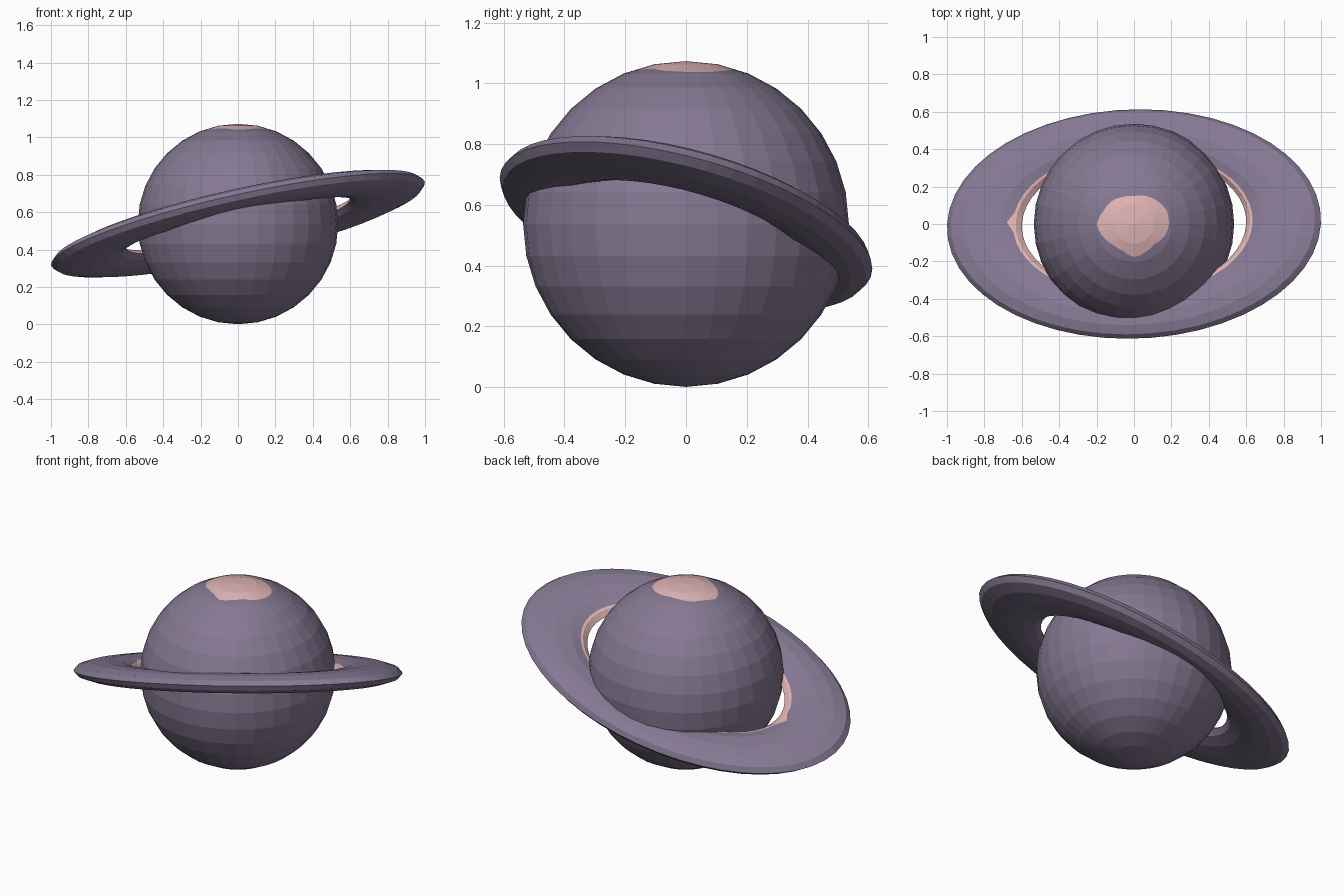
import bpy, bmesh, math
from mathutils import Vector

if "Cube" in bpy.data.objects:
    bpy.data.objects.remove(bpy.data.objects["Cube"])


def material(name, rgb):
    m = bpy.data.materials.new(name)
    m.diffuse_color = (*rgb, 1)
    m.use_nodes = True
    m.node_tree.nodes["Principled BSDF"].inputs["Base Color"].default_value = m.diffuse_color
    return m


PURPLE = material("dusty_purple", (0.235, 0.19, 0.29))
PINK = material("pale_pink", (0.75, 0.46, 0.46))


def build(name, loops, pink_bands, closed=False, poles=None):
    """Skin a list of point loops; bands listed in pink_bands are pink."""
    bm = bmesh.new()
    rows = [[bm.verts.new(p) for p in loop] for loop in loops]
    n = len(rows[0])
    for i in range(len(rows) if closed else len(rows) - 1):
        a, b = rows[i], rows[(i + 1) % len(rows)]
        for j in range(n):
            k = (j + 1) % n
            f = bm.faces.new((a[j], b[j], b[k], a[k]))
            f.material_index = int(i in pink_bands)
    if poles:
        for p, row, idx in ((poles[0], rows[0], 1), (poles[1], rows[-1], 0)):
            v = bm.verts.new(p)
            for j in range(n):
                f = bm.faces.new((v, row[j], row[(j + 1) % n]))
                f.material_index = idx
    bmesh.ops.recalc_face_normals(bm, faces=bm.faces)
    me = bpy.data.meshes.new(name)
    bm.to_mesh(me)
    bm.free()
    me.materials.append(PURPLE)
    me.materials.append(PINK)
    ob = bpy.data.objects.new(name, me)
    bpy.context.collection.objects.link(ob)
    return ob


# Planet: 32 x 16 faceted sphere with an irregular pink polar cap cut in
RAD, CZ, SEG = 0.536, 0.537, 32
CAP = [.187, .19, .175, .163, .15, .157, .172, .178,
       .2, .18, .158, .155, .178, .162, .153, .176]


def latitude(i):
    t = math.pi * i / 16
    return [Vector((RAD * math.sin(t) * math.cos(math.tau * j / SEG),
                    RAD * math.sin(t) * math.sin(math.tau * j / SEG),
                    RAD * math.cos(t))) for j in range(SEG)]


lats = [latitude(i) for i in range(1, 16)]
r1, r2 = lats[0][0].x, lats[1][0].x
edge = []
for j in range(SEG):
    r = (CAP[j // 2] + CAP[((j + 1) // 2) % 16]) / 2
    edge.append(lats[0][j].lerp(lats[1][j], (r - r1) / (r2 - r1)))
lats.insert(1, edge)
planet = build("planet", lats, {0}, poles=((0, 0, RAD), (0, 0, -RAD)))
planet.location.z = CZ

# Ring: flattened, oval torus with a pink inner upper lip
MAJ, MIN, THICK, RSEG = 0.8, 0.2, 0.055, 48
SX, SY = 1.024, 0.632


def ring_loop(k):
    t = math.tau * k / 12
    r, z = MAJ + MIN * math.cos(t), THICK * math.sin(t)
    return [Vector((SX * r * math.cos(math.tau * j / RSEG),
                    SY * r * math.sin(math.tau * j / RSEG), z))
            for j in range(RSEG)]


loops = [ring_loop(k) for k in range(12)]
lip = [loops[5][j].lerp(loops[4][j], 0.62 if j == RSEG // 2 else 0.2)
       for j in range(RSEG)]
loops.insert(5, lip)
ring = build("ring", loops, {5, 6}, closed=True)
ring.location.z = CZ + 0.002
ring.rotation_euler = (math.radians(-14), math.radians(-12.6), 0)
